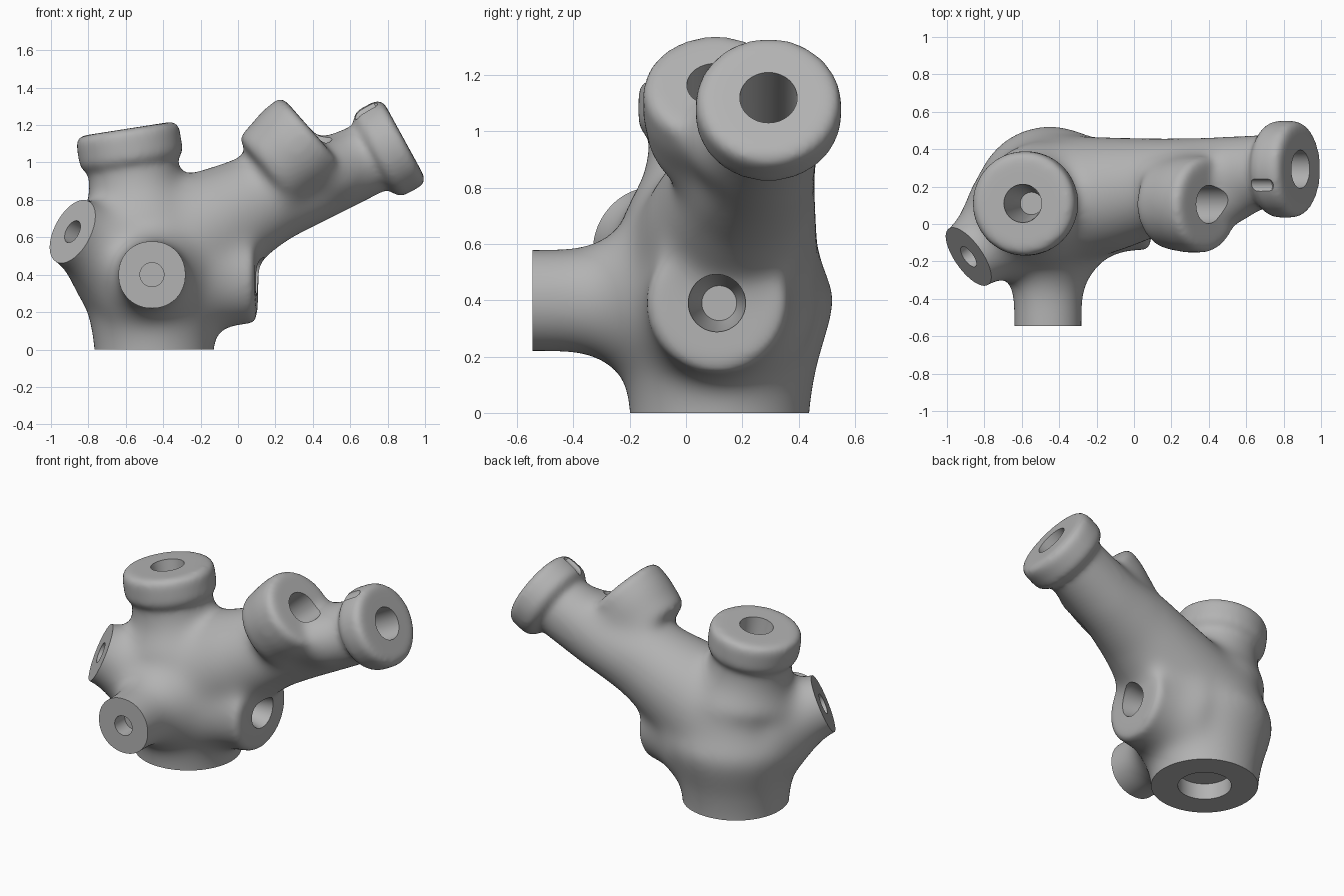
import bpy, bmesh, math
from mathutils import Vector

cube = bpy.data.objects.get("Cube")
if cube:
    bpy.data.objects.remove(cube, do_unlink=True)

SEG = 64


def lathe(bm, origin, axis, profile):
    """Closed solid of revolution: (radius, distance along axis) pairs."""
    origin, axis = Vector(origin), Vector(axis).normalized()
    turn = Vector((0, 0, 1)).rotation_difference(axis)
    rings = []
    for r, h in profile:
        ring = []
        for i in range(SEG):
            a = math.tau * i / SEG
            ring.append(bm.verts.new(origin + turn @ Vector((r * math.cos(a), r * math.sin(a), h))))
        rings.append(ring)
    faces = [bm.faces.new(rings[0][::-1]), bm.faces.new(rings[-1])]
    for low, high in zip(rings, rings[1:]):
        for i in range(SEG):
            j = (i + 1) % SEG
            faces.append(bm.faces.new((low[i], low[j], high[j], high[i])))
    bmesh.ops.recalc_face_normals(bm, faces=faces)


def inward(bm, pad, profile):
    """Lathe measured from a pad's face back into the body."""
    lathe(bm, pad[0], -Vector(pad[1]), profile)


def ball(bm, centre, r):
    made = bmesh.ops.create_uvsphere(bm, u_segments=32, v_segments=16, radius=r)
    bmesh.ops.translate(bm, verts=made["verts"], vec=centre)


def make(name, bm):
    mesh = bpy.data.meshes.new(name)
    bm.to_mesh(mesh)
    bm.free()
    obj = bpy.data.objects.new(name, mesh)
    bpy.context.collection.objects.link(obj)
    return obj


def soften(obj, voxel, steps):
    mod = obj.modifiers.new("skin", 'REMESH')
    mod.mode = 'VOXEL'
    mod.voxel_size = voxel
    mod = obj.modifiers.new("blend", 'SMOOTH')
    mod.factor = 0.5
    mod.iterations = steps


def combine(obj, other, operation):
    mod = obj.modifiers.new("combine", 'BOOLEAN')
    mod.operation = operation
    mod.solver = 'EXACT'
    mod.object = other
    other.hide_render = True


# Pads: face centre and outward direction
top_pad = ((-0.595, 0.11, 1.18), (-0.155, 0, 0.988))
end_pad = ((0.89, 0.293, 1.12), (0.877, 0, 0.48))
mid_pad = ((0.40, 0.105, 1.165), (0.75, 0, 0.66))
side_pad = ((0.10, 0.11, 0.39), (1, -0.05, 0))
front_pad = ((-0.46, -0.545, 0.40), (0, -1, 0))
corner_pad = ((-0.885, -0.175, 0.63), (-0.75, -0.53, 0.40))
base_pad = ((-0.45, 0.12, 0), (0, 0, -1))

# Core: standing column, tapering arm and flared necks; flat pads overshoot and are trimmed
core = bmesh.new()
inward(core, base_pad,
       [(0.32, -0.2), (0.32, 0), (0.345, 0.16), (0.4, 0.34), (0.415, 0.42),
        (0.36, 0.54), (0.32, 0.7), (0.2, 0.85), (0.05, 0.9)])
arm = [((-0.38, 0.125, 0.52), 0.355), ((-0.13, 0.16, 0.66), 0.31),
       ((0.13, 0.205, 0.8), 0.26), ((0.4, 0.255, 0.885), 0.213), ((0.8, 0.293, 1.07), 0.197)]
for (a, ra), (b, rb) in zip(arm, arm[1:]):
    step = Vector(b) - Vector(a)
    lathe(core, a, step, [(ra, 0), (rb, step.length)])
    ball(core, a, ra)
ball(core, (0.52, 0.17, 0.96), 0.175)
inward(core, top_pad, [(0.25, 0.08), (0.245, 0.27), (0.27, 0.36), (0.34, 0.48)])
inward(core, mid_pad, [(0.266, 0.01), (0.266, 0.16), (0.25, 0.22), (0.25, 0.33)])
inward(core, side_pad, [(0.26, 0), (0.262, 0.13), (0.3, 0.22), (0.35, 0.31)])
inward(core, front_pad, [(0.188, -0.15), (0.188, 0.16), (0.21, 0.24), (0.27, 0.32), (0.34, 0.4)])
inward(core, corner_pad, [(0.187, -0.15), (0.189, 0.02), (0.21, 0.1), (0.26, 0.2), (0.33, 0.32)])
body = make("manifold_body", core)
soften(body, 0.022, 55)

# Rounded caps, softly filleted into their necks
caps = bmesh.new()
for pad, r, t in ((top_pad, 0.28, 0.19), (end_pad, 0.26, 0.18),
                  (mid_pad, 0.258, 0.12), (side_pad, 0.254, 0.1)):
    inward(caps, pad, [(r - 0.04, 0), (r - 0.012, 0.01), (r, 0.036), (r, t - 0.03),
                       (r - 0.02, t), (r - 0.08, t + 0.03)])
caps = make("rounded_caps", caps)
combine(body, caps, 'UNION')
soften(body, 0.015, 24)

# Bores, flat trims around the machined faces, and the clearance groove
cuts = bmesh.new()
for pad, r, tip, depth in ((top_pad, 0.102, 0.06, 0.3), (end_pad, 0.102, 0.1, 0.4),
                           (mid_pad, 0.102, 0.1, 0.22), (side_pad, 0.102, 0.062, 0.16)):
    inward(cuts, pad, [(r, -0.05), (r, 0.005), (tip, depth)])
for pad, trim, r in ((front_pad, 0.25, 0.064), (corner_pad, 0.25, 0.064), (base_pad, 0.5, 0.16)):
    inward(cuts, pad, [(trim, -0.28), (trim, 0), (r, 0), (r, 0.105)])
lathe(cuts, (0.53, 0.2, 1.215), (0.85, 0, 0.52), [(0.042, 0), (0.042, 0.22), (0.02, 0.25)])
cuts = make("bore_cutters", cuts)
combine(body, cuts, 'DIFFERENCE')

# Bake the stack and drop the helpers
bpy.context.view_layer.update()
result = bpy.data.meshes.new_from_object(body.evaluated_get(bpy.context.evaluated_depsgraph_get()))
body.modifiers.clear()
body.data = result
for helper in (caps, cuts):
    bpy.data.objects.remove(helper, do_unlink=True)

# Material and shading
grey = bpy.data.materials.new("cast_grey")
grey.use_nodes = True
colour = (0.45, 0.45, 0.45, 1)
grey.diffuse_color = colour
grey.node_tree.nodes["Principled BSDF"].inputs["Base Color"].default_value = colour
result.materials.clear()
result.materials.append(grey)
for poly in result.polygons:
    poly.material_index = 0
bpy.ops.object.select_all(action='DESELECT')
body.select_set(True)
bpy.context.view_layer.objects.active = body
bpy.ops.object.shade_smooth_by_angle(angle=math.radians(35))
